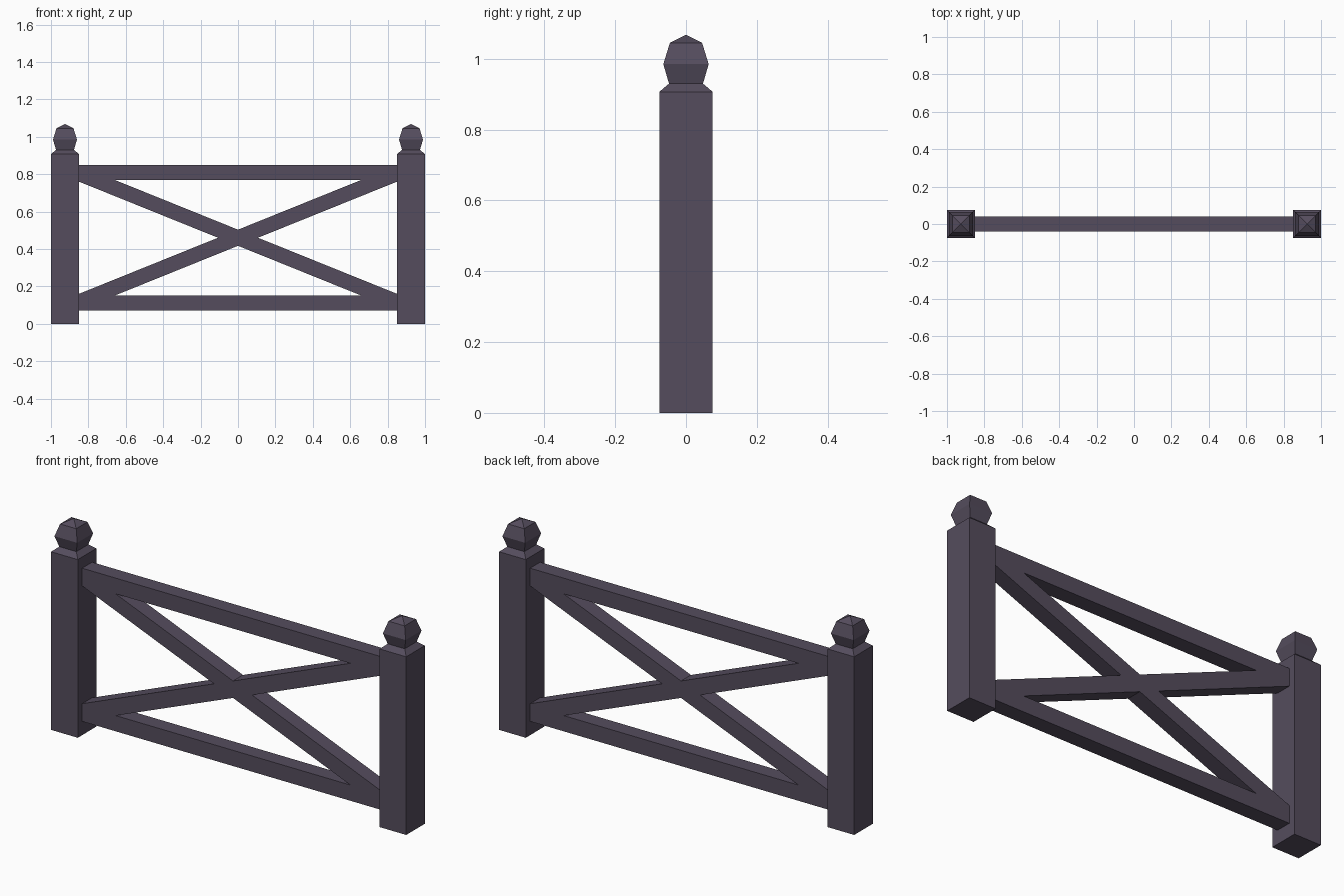
import bpy, bmesh, math

if "Cube" in bpy.data.objects:
    bpy.data.objects.remove(bpy.data.objects["Cube"])

wood = bpy.data.materials.new("dark_wood")
wood.diffuse_color = (0.09, 0.073, 0.11, 1)
wood.use_nodes = True
wood.node_tree.nodes["Principled BSDF"].inputs["Base Color"].default_value = wood.diffuse_color


def finish(name, bm):
    bmesh.ops.recalc_face_normals(bm, faces=bm.faces)
    mesh = bpy.data.meshes.new(name)
    bm.to_mesh(mesh)
    bm.free()
    mesh.materials.append(wood)
    obj = bpy.data.objects.new(name, mesh)
    bpy.context.collection.objects.link(obj)
    return obj


def square_tower(name, x, profile, apex=None):
    """Stack square rings given as (half width, z), optionally ending in a point."""
    bm = bmesh.new()
    rings = [[bm.verts.new((x + sx * w, sy * w, z))
              for sx, sy in ((-1, -1), (1, -1), (1, 1), (-1, 1))]
             for w, z in profile]
    bm.faces.new(rings[0])
    for a, b in zip(rings, rings[1:]):
        for i in range(4):
            j = (i + 1) % 4
            bm.faces.new((a[i], a[j], b[j], b[i]))
    top = rings[-1]
    if apex is None:
        bm.faces.new(top)
    else:
        tip = bm.verts.new((x, 0, apex))
        for i in range(4):
            bm.faces.new((top[i], top[(i + 1) % 4], tip))
    return finish(name, bm)


def bar(name, z_left, z_right, height, half_len=0.85, half_depth=0.04):
    """Bar between the posts with vertically cut ends."""
    bm = bmesh.new()
    h = height / 2
    outline = [(-half_len, z_left - h), (half_len, z_right - h),
               (half_len, z_right + h), (-half_len, z_left + h)]
    face = bm.faces.new([bm.verts.new((x, -half_depth, z)) for x, z in outline])
    new = bmesh.ops.extrude_face_region(bm, geom=[face])["geom"]
    bmesh.ops.translate(bm, vec=(0, 2 * half_depth, 0),
                        verts=[v for v in new if isinstance(v, bmesh.types.BMVert)])
    return finish(name, bm)


# Posts with chamfered tops and faceted finials
for side, x in (("left", -0.925), ("right", 0.925)):
    square_tower(f"{side}_post", x, [(0.075, 0), (0.075, 0.907), (0.048, 0.93)])
    square_tower(f"{side}_finial", x,
                 [(0.048, 0.93), (0.064, 0.985), (0.0455, 1.045)], apex=1.068)

# Horizontal rails
bar("top_rail", 0.81, 0.81, 0.08)
bar("bottom_rail", 0.11, 0.11, 0.08)

# Crossed braces, flush with the rails
z_low, z_high = 0.117, 0.803
thick = 0.08 / math.cos(math.atan((z_high - z_low) / 1.7))
bar("falling_brace", z_high, z_low, thick)
bar("rising_brace", z_low, z_high, thick)
